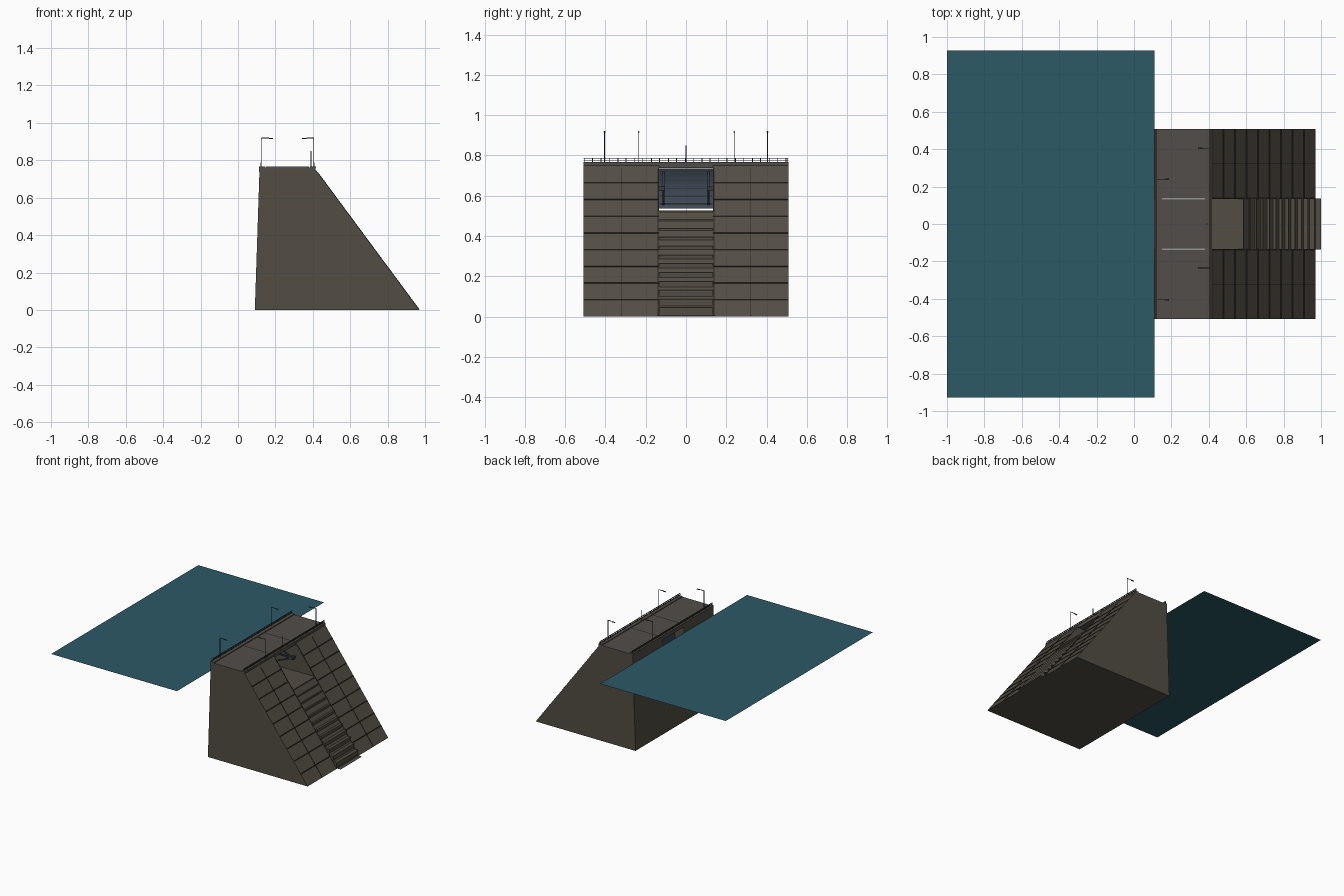
import bpy, math
from mathutils import Vector

if "Cube" in bpy.data.objects:
    bpy.data.objects.remove(bpy.data.objects["Cube"])


def material(name, r, g, b):
    m = bpy.data.materials.new(name)
    m.diffuse_color = (r, g, b, 1)
    m.use_nodes = True
    m.node_tree.nodes["Principled BSDF"].inputs["Base Color"].default_value = m.diffuse_color
    return m


CONCRETE = material("concrete", .085, .075, .057)
DECK = material("deck", .085, .075, .07)
JOINT = material("joint", .02, .018, .015)
LIGHT = material("pale_joint", .3, .3, .29)
STEEL = material("steel", .04, .04, .042)
GATE = material("gate_blue", .045, .065, .09)
WATER = material("water", .025, .1, .13)


def mesh(name, verts, faces, mat):
    me = bpy.data.meshes.new(name)
    me.from_pydata([tuple(v) for v in verts], [], faces)
    me.materials.append(mat)
    ob = bpy.data.objects.new(name, me)
    bpy.context.collection.objects.link(ob)
    return ob


def extrude(name, prof, y0, y1, mat):
    """Solid from a clockwise-or-not xz profile swept along y."""
    n = len(prof)
    v = [(x, y, z) for y in (y0, y1) for x, z in prof]
    f = [tuple(range(n)), tuple(reversed(range(n, 2 * n)))]
    f += [(i, i + n, (i + 1) % n + n, (i + 1) % n) for i in range(n)]
    return mesh(name, v, f, mat)


def sheet(name, prof, y0, y1, mat):
    """Open surface from an xz polyline swept along y."""
    n = len(prof)
    v = [(x, y, z) for y in (y0, y1) for x, z in prof]
    return mesh(name, v, [(i, i + 1, i + n + 1, i + n) for i in range(n - 1)], mat)


def box(name, x0, x1, y0, y1, z0, z1, mat):
    return extrude(name, [(x0, z0), (x1, z0), (x1, z1), (x0, z1)], y0, y1, mat)


def bars(name, segs, w, mat):
    """Square bars of thickness w between pairs of points, in one object."""
    v, f = [], []
    for a, b in segs:
        a, b = Vector(a), Vector(b)
        d = (b - a).normalized()
        s = d.cross(Vector((0, 1, 0)) if abs(d.y) < .9 else Vector((1, 0, 0))).normalized()
        t = d.cross(s)
        o = len(v)
        for p in (a, b):
            v += [p + (s * i + t * j) * w / 2 for i, j in ((-1, -1), (1, -1), (1, 1), (-1, 1))]
        f += [(o + 3, o + 2, o + 1, o), (o + 4, o + 5, o + 6, o + 7)]
        f += [(o + i, o + (i + 1) % 4, o + (i + 1) % 4 + 4, o + i + 4) for i in range(4)]
    return mesh(name, v, f, mat)


HALF, BAY = .508, .135
TOP = .75
CREST = .525


def face_x(z):
    return .97 - z * (.97 - .415) / TOP


# Dam body: two flanks and a lower spillway block between them
flank = [(.09, 0), (.97, 0), (.415, TOP), (.115, TOP)]
extrude("dam_flank_left", flank, -HALF, -BAY, CONCRETE)
extrude("dam_flank_right", flank, BAY, HALF, CONCRETE)
extrude("spillway_block", [(.09, 0), (.97, 0), (face_x(CREST), CREST), (.108, CREST)],
        -BAY, BAY, CONCRETE)

# Stepped spillway chute, an open folded sheet
N, X0 = 12, .585
dx, dz = (1 - X0) / N, CREST / N
steps = [(.42, CREST + .002), (X0, CREST + .002)]
for i in range(1, N + 1):
    z = max(CREST - i * dz, .001)
    steps += [(X0 + (i - 1) * dx, z), (X0 + i * dx, z)]
sheet("spillway_steps", steps, -BAY, BAY, CONCRETE)

# Road deck, kerbs and pale deck joints
box("deck", .112, .415, -HALF, HALF, .738, .762, DECK)
for n, x in (("upstream", .112), ("downstream", .385)):
    box(n + "_kerb", x, x + .032, -HALF, HALF, .762, .768, CONCRETE)
bars("deck_joints", [((.15, s * BAY, .7625), (.38, s * BAY, .7625)) for s in (-1, 1)], .007, LIGHT)

# Formwork joints on the downstream face
segs = []
for s in (-1, 1):
    for i in range(1, 9):
        z = i * .083
        segs.append(((face_x(z), s * BAY, z), (face_x(z), s * HALF, z)))
    for y in (.139, .322):
        segs.append(((face_x(.003), s * y, .003), (face_x(.735), s * y, .735)))
bars("face_joints", segs, .004, JOINT)

# Handrails along both edges
for n, x, shift in (("upstream", .122, 0), ("downstream", .406, .04)):
    segs = [((x, -HALF, z), (x, HALF, z)) for z in (.786, .776)]
    for i in range(13):
        y = min(-HALF + .003 + i * .0835 + shift, HALF - .003)
        segs.append(((x, y, .762), (x, y, .786)))
    bars(n + "_handrail", segs, .004, STEEL)

# Street lamps with arms reaching over the deck
for i, (x, y, d) in enumerate([(.125, -.405, 1), (.125, .24, 1), (.405, -.235, -1), (.405, .405, -1)]):
    bars(f"lamp_{i + 1}", [((x, y, .762), (x, y, .92)), ((x, y, .919), (x + d * .04, y, .919))], .0035, STEEL)
    box(f"lamp_head_{i + 1}", min(x + d * .04, x + d * .062), max(x + d * .04, x + d * .062),
        y - .004, y + .004, .915, .919, STEEL)
bars("hoist_mast", [((.39, 0, .762), (.39, 0, .85))], .004, STEEL)

# Radial gate: curved skin, ribs, arms and trunnions
PX, PZ, R = .40, .635, .21


def arc(r, k):
    z = CREST + .012 + k * (.735 - CREST - .012) - PZ
    return (PX - math.sqrt(r * r - z * z), PZ + z)


outer = [arc(R, k / 10) for k in range(11)]
inner = [arc(R - .008, k / 10) for k in range(10, -1, -1)]
gate = extrude("gate_skin", outer + inner, -BAY + .002, BAY - .002, GATE)
segs = []
for k in (.1, .3, .5, .7, .9):
    x, z = arc(R - .01, k)
    segs.append(((x, -BAY + .003, z), (x, BAY - .003, z)))
bars("gate_ribs", segs, .007, STEEL)
segs = []
for s in (-1, 1):
    for k in (.1, .5, .9):
        x, z = arc(R - .01, k)
        segs.append(((x, s * .112, z), (PX, s * .112, PZ)))
bars("gate_arms", segs, .009, GATE)
bars("gate_trunnions", [((PX, s * .104, PZ), (PX, s * BAY, PZ)) for s in (-1, 1)], .022, STEEL)

# Reservoir surface
mesh("water", [(-1, -.927, .69), (.11, -.927, .69), (.11, .927, .69), (-1, .927, .69)],
     [(0, 1, 2, 3)], WATER)
